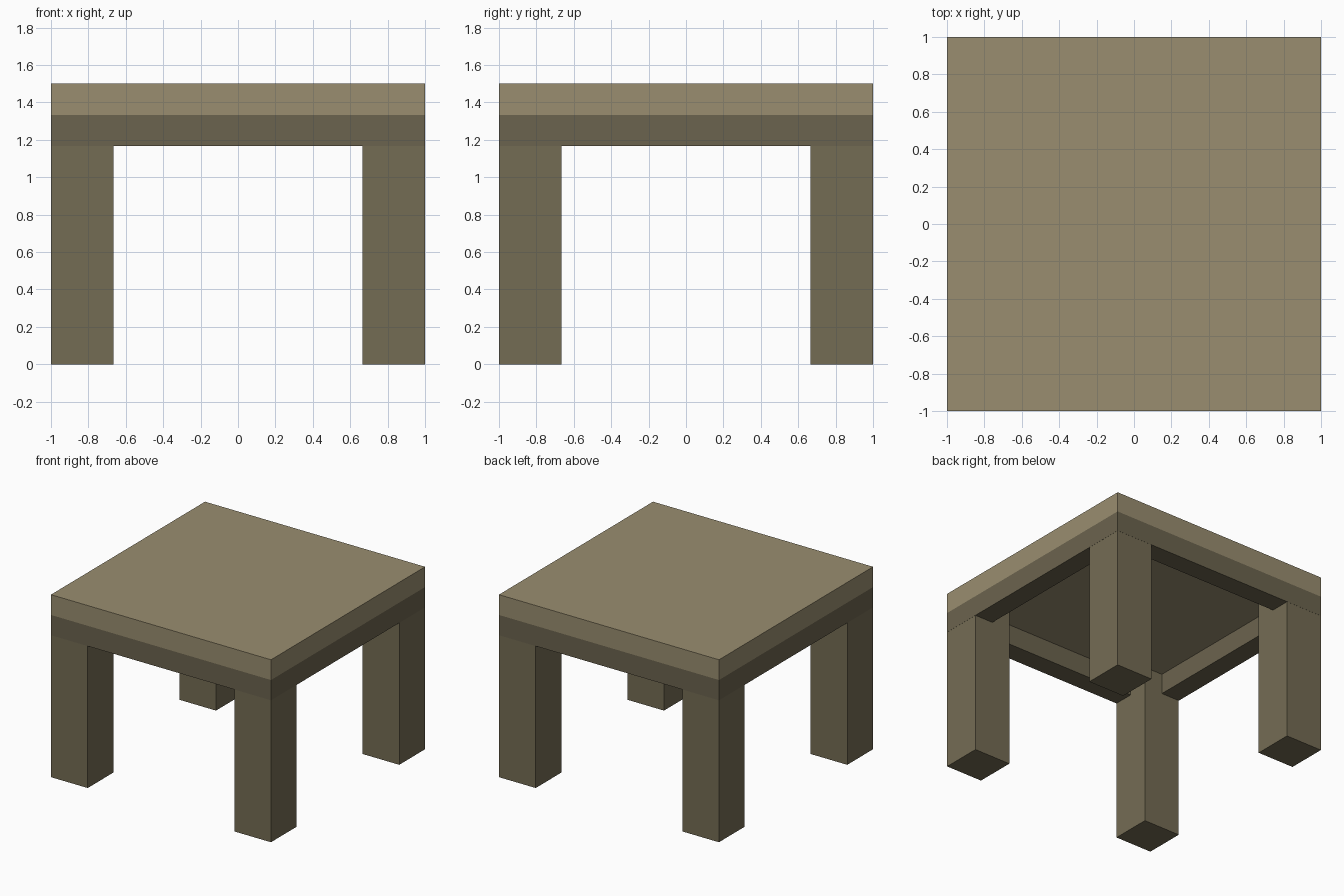
import bpy

if "Cube" in bpy.data.objects:
    bpy.data.objects.remove(bpy.data.objects["Cube"])


def material(name, rgb):
    m = bpy.data.materials.new(name)
    m.diffuse_color = (*rgb, 1)
    m.use_nodes = True
    m.node_tree.nodes["Principled BSDF"].inputs["Base Color"].default_value = m.diffuse_color
    return m


def box(name, lo, hi, mat):
    bpy.ops.mesh.primitive_cube_add(size=1, location=[(a + b) / 2 for a, b in zip(lo, hi)])
    o = bpy.context.object
    o.name = name
    o.scale = [b - a for a, b in zip(lo, hi)]
    bpy.ops.object.transform_apply(location=False, rotation=False, scale=True)
    o.data.materials.append(mat)
    return o


top_wood = material("top_wood", (0.32, 0.27, 0.16))
leg_wood = material("leg_wood", (0.175, 0.15, 0.088))
apron_wood = material("apron_wood", (0.148, 0.126, 0.077))

T = 1 / 6            # board thickness
TOP = 1.5            # overall height
UNDER = TOP - T      # underside of the top
LOW = UNDER - T      # underside of the aprons
IN = 1 - T           # inner face of the aprons
EDGE = 0.999         # legs sit a hair inside the aprons

# Table top
box("table_top", (-1, -1, UNDER), (1, 1, TOP), top_wood)

# Four corner legs
for sx, side in ((-1, "left"), (1, "right")):
    for sy, end in ((-1, "front"), (1, "back")):
        xs = sorted((sx * 2 / 3, sx * EDGE))
        ys = sorted((sy * 2 / 3, sy * EDGE))
        box(f"{end}_{side}_leg", (xs[0], ys[0], 0), (xs[1], ys[1], UNDER), leg_wood)

# Aprons: full-length sides, front and back fitted between them
for s, side, end in ((-1, "left", "front"), (1, "right", "back")):
    a, b = sorted((s * IN, s))
    box(f"{side}_apron", (a, -1, LOW), (b, 1, UNDER), apron_wood)
    box(f"{end}_apron", (-IN, a, LOW), (IN, b, UNDER), apron_wood)
